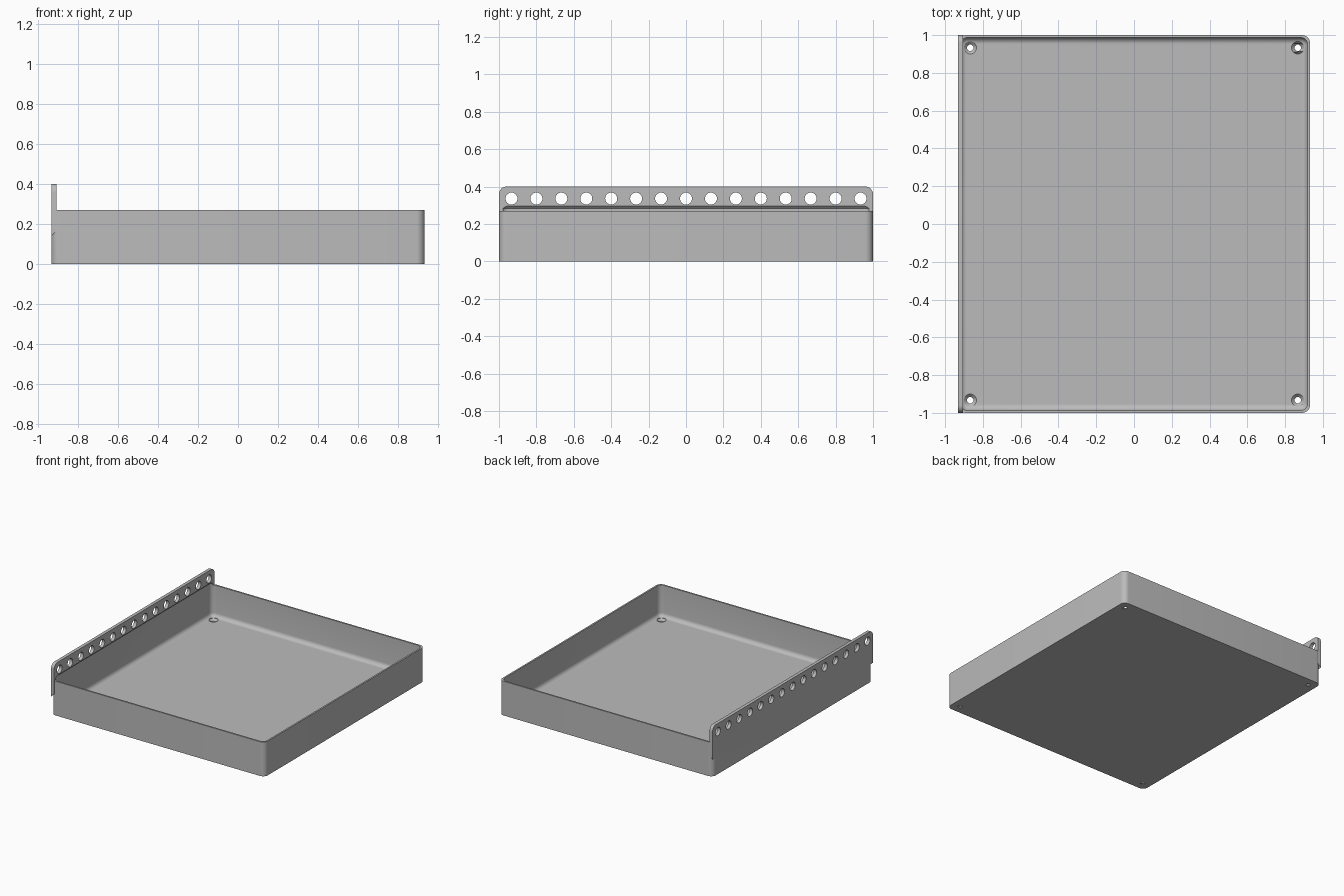
import bpy, bmesh, math
from mathutils import Matrix, Vector

if "Cube" in bpy.data.objects:
    bpy.data.objects.remove(bpy.data.objects["Cube"], do_unlink=True)

HALF_X, HALF_Y, HEIGHT, WALL, FLOOR = 0.932, 1.0, 0.27, 0.013, 0.022

grey = bpy.data.materials.new("plain grey")
grey.use_nodes = True
grey.diffuse_color = (0.5, 0.5, 0.5, 1)
grey.node_tree.nodes["Principled BSDF"].inputs["Base Color"].default_value = (0.5, 0.5, 0.5, 1)


def make_object(name, bm):
    bmesh.ops.recalc_face_normals(bm, faces=bm.faces)
    mesh = bpy.data.meshes.new(name)
    bm.to_mesh(mesh)
    bm.free()
    mesh.materials.append(grey)
    obj = bpy.data.objects.new(name, mesh)
    bpy.context.collection.objects.link(obj)
    return obj


def bevel(bm, test, radius, segments):
    edges = [e for e in bm.edges if test(e.verts[0].co, e.verts[1].co)]
    bmesh.ops.bevel(bm, geom=edges, offset=radius, segments=segments,
                    profile=0.5, affect='EDGES')


def rounded_box(half_x, half_y, z0, z1, radius):
    bm = bmesh.new()
    size = Matrix.Diagonal((2 * half_x, 2 * half_y, z1 - z0, 1))
    bmesh.ops.create_cube(bm, size=1, matrix=Matrix.Translation((0, 0, (z0 + z1) / 2)) @ size)
    bevel(bm, lambda a, b: abs(a.z - b.z) > 0.1, radius, 8)
    return bm


def add_cone(bm, matrix, r1, r2, depth):
    bmesh.ops.create_cone(bm, cap_ends=True, segments=32, radius1=r1, radius2=r2,
                          depth=depth, matrix=matrix)


def combine(target, other, operation):
    mod = target.modifiers.new(operation.title(), 'BOOLEAN')
    mod.operation, mod.solver, mod.object = operation, 'EXACT', other
    bpy.context.view_layer.objects.active = target
    bpy.ops.object.modifier_apply(modifier=mod.name)
    bpy.data.objects.remove(other, do_unlink=True)


# Tray body
tray = make_object("tray", rounded_box(HALF_X, HALF_Y, 0, HEIGHT, 0.042))

# Hanging rail: side profile pulled along y, with rounded top corners
bm = bmesh.new()
inner = -HALF_X + 0.026
profile = [(-HALF_X, 0.14), (inner, 0.166), (inner, 0.4), (-HALF_X, 0.4)]
face = bm.faces.new([bm.verts.new((x, -HALF_Y, z)) for x, z in profile])
pulled = bmesh.ops.extrude_face_region(bm, geom=[face])["geom"]
bmesh.ops.translate(bm, vec=Vector((0, 2 * HALF_Y, 0)),
                    verts=[v for v in pulled if isinstance(v, bmesh.types.BMVert)])
bevel(bm, lambda a, b: min(a.z, b.z) > 0.39 and abs(a.x - b.x) > 0.01, 0.04, 8)
combine(tray, make_object("rail", bm), 'UNION')

# Cavity with filleted floor and sloped top that undercuts the rail
top = 0.306
bm = rounded_box(HALF_X - WALL, HALF_Y - WALL, FLOOR, top, 0.038)
bevel(bm, lambda a, b: max(a.z, b.z) < FLOOR + 0.001, 0.032, 6)
bevel(bm, lambda a, b: min(a.z, b.z) > top - 0.001, 0.022, 1)
combine(tray, make_object("cavity_cutter", bm), 'DIFFERENCE')

# Row of round holes along the rail
bm = bmesh.new()
for i in range(15):
    y = (i - 7) * 0.1333
    add_cone(bm, Matrix.Translation((-HALF_X, y, 0.336)) @ Matrix.Rotation(math.pi / 2, 4, 'Y'),
             0.032, 0.032, 0.2)
combine(tray, make_object("rail_hole_cutter", bm), 'DIFFERENCE')

# Countersunk screw holes in the floor corners
for sx in (-1, 1):
    for sy in (-1, 1):
        for r1, r2, z0, z1 in ((0.017, 0.017, -0.05, 0.1), (0.017, 0.033, 0.005, 0.021),
                               (0.033, 0.033, 0.021, 0.06)):
            bm = bmesh.new()
            add_cone(bm, Matrix.Translation((sx * 0.867, sy * 0.933, (z0 + z1) / 2)),
                     r1, r2, z1 - z0)
            combine(tray, make_object("screw_hole_cutter", bm), 'DIFFERENCE')

# Smooth rounded corners, crisp edges elsewhere
bpy.ops.object.select_all(action='DESELECT')
tray.select_set(True)
bpy.context.view_layer.objects.active = tray
bpy.ops.object.shade_smooth_by_angle(angle=math.radians(30))
